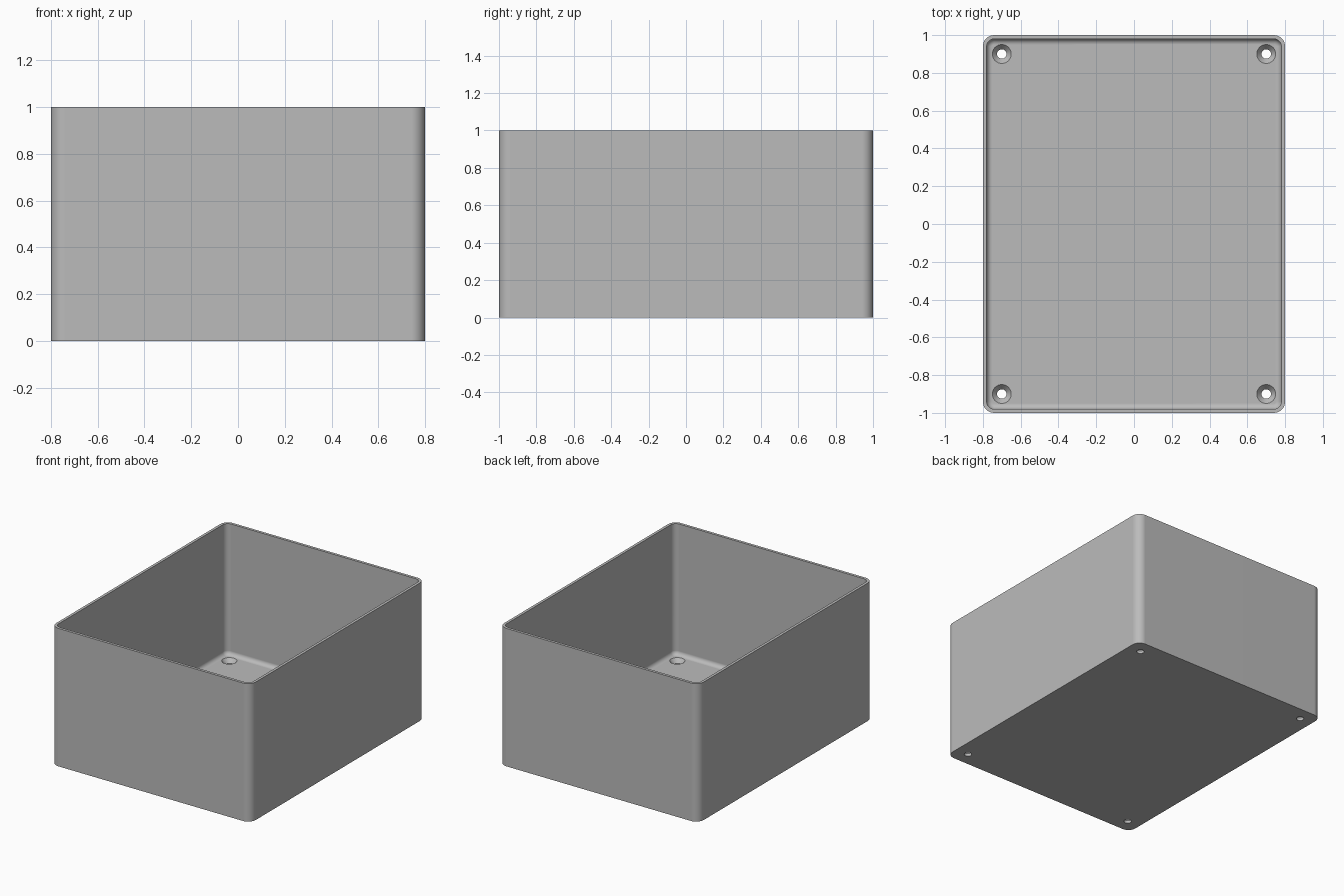
import bpy, bmesh
from math import cos, sin, pi, radians

cube = bpy.data.objects.get("Cube")
if cube:
    bpy.data.objects.remove(cube, do_unlink=True)

WIDTH, DEPTH, HEIGHT = 1.6, 2.0, 1.0
WALL, FLOOR = 0.02, 0.05
CORNER, FILLET = 0.06, 0.03
HOLE, SINK = 0.025, 0.05
STEPS = 8

grey = bpy.data.materials.new("plain grey")
grey.use_nodes = True
COLOUR = (0.5, 0.5, 0.5, 1)
grey.diffuse_color = COLOUR
grey.node_tree.nodes["Principled BSDF"].inputs["Base Color"].default_value = COLOUR


def rounded_ring(inset, z):
    """Outline of the box, moved inwards by inset."""
    r = CORNER - inset
    cx, cy = WIDTH / 2 - CORNER, DEPTH / 2 - CORNER
    points = []
    for k, (sx, sy) in enumerate([(1, 1), (-1, 1), (-1, -1), (1, -1)]):
        for i in range(STEPS + 1):
            a = (k + i / STEPS) * pi / 2
            points.append((sx * cx + r * cos(a), sy * cy + r * sin(a), z))
    return points


def circle_ring(x, y, r, z, sides=32):
    return [(x + r * cos(2 * pi * i / sides), y + r * sin(2 * pi * i / sides), z)
            for i in range(sides)]


def loft(name, rings):
    """Closed solid skinned through rings of equal length."""
    bm = bmesh.new()
    loops = [[bm.verts.new(p) for p in ring] for ring in rings]
    n = len(loops[0])
    for a, b in zip(loops, loops[1:]):
        for i in range(n):
            j = (i + 1) % n
            bm.faces.new((a[i], a[j], b[j], b[i]))
    bm.faces.new(loops[0][::-1])
    bm.faces.new(loops[-1])
    bmesh.ops.recalc_face_normals(bm, faces=bm.faces)
    mesh = bpy.data.meshes.new(name)
    bm.to_mesh(mesh)
    bm.free()
    mesh.materials.append(grey)
    obj = bpy.data.objects.new(name, mesh)
    bpy.context.collection.objects.link(obj)
    return obj


# Open box: outside, rim, inside wall, then the fillet down to the floor
rings = [rounded_ring(0, 0), rounded_ring(0, HEIGHT), rounded_ring(WALL, HEIGHT)]
for i in range(STEPS + 1):
    a = i / STEPS * pi / 2
    rings.append(rounded_ring(WALL + FILLET * (1 - cos(a)),
                              FLOOR + FILLET * (1 - sin(a))))
box = loft("open_box", rings)
bpy.context.view_layer.objects.active = box
box.select_set(True)

# Countersunk screw holes in the four floor corners
for x in (-0.7, 0.7):
    for y in (-0.9, 0.9):
        cutter = loft("screw_hole_cutter", [
            circle_ring(x, y, HOLE, -0.05),
            circle_ring(x, y, HOLE, FLOOR - 0.03),
            circle_ring(x, y, SINK, FLOOR),
            circle_ring(x, y, SINK, FLOOR + 0.02)])
        cutter.hide_render = True
        cut = box.modifiers.new("screw_hole", "BOOLEAN")
        cut.operation = "DIFFERENCE"
        cut.solver = "EXACT"
        cut.object = cutter
        bpy.ops.object.modifier_apply(modifier=cut.name)
        bpy.data.objects.remove(cutter, do_unlink=True)

# Smooth rounded corners, crisp rim and holes
bpy.ops.object.shade_smooth_by_angle(angle=radians(30))
weighted = box.modifiers.new("flat_faces", "WEIGHTED_NORMAL")
weighted.keep_sharp = True
